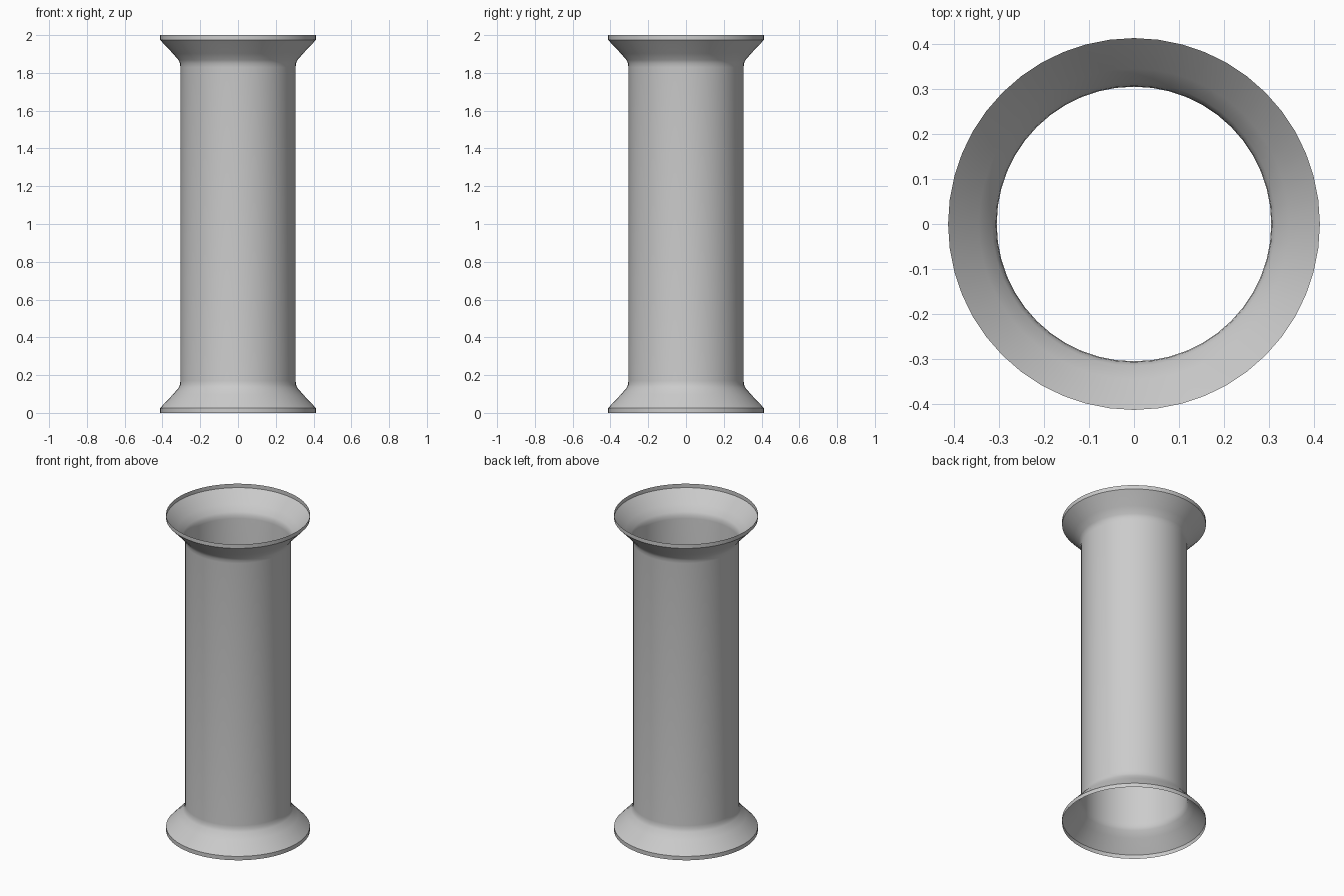
import bpy
import bmesh
import math

cube = bpy.data.objects.get("Cube")
if cube:
    bpy.data.objects.remove(cube)

SIDES = 48

# Single plain grey
grey = bpy.data.materials.new("plain grey")
grey.use_nodes = True
colour = (0.6, 0.6, 0.6, 1)
grey.diffuse_color = colour
grey.node_tree.nodes["Principled BSDF"].inputs["Base Color"].default_value = colour

# Lower half of the wall as (radius, height): rim band, flare, soft neck
lower = [(0.413, 0.0), (0.413, 0.025), (0.345, 0.097),
         (0.315, 0.132), (0.307, 0.15), (0.305, 0.17)]
profile = lower + [(r, 2 - z) for r, z in reversed(lower)]

# Open-ended thin tube, revolved around z
bm = bmesh.new()
rings = []
for r, z in profile:
    angles = [math.tau * i / SIDES for i in range(SIDES)]
    rings.append([bm.verts.new((r * math.cos(a), r * math.sin(a), z)) for a in angles])
for low, high in zip(rings, rings[1:]):
    for i in range(SIDES):
        j = (i + 1) % SIDES
        bm.faces.new((low[i], low[j], high[j], high[i]))

mesh = bpy.data.meshes.new("flared_tube")
bm.to_mesh(mesh)
bm.free()
mesh.materials.append(grey)
tube = bpy.data.objects.new("flared_tube", mesh)
bpy.context.collection.objects.link(tube)

# Smooth body with crisp rim edges
bpy.ops.object.select_all(action="DESELECT")
tube.select_set(True)
bpy.context.view_layer.objects.active = tube
bpy.ops.object.shade_smooth_by_angle(angle=math.radians(30))
